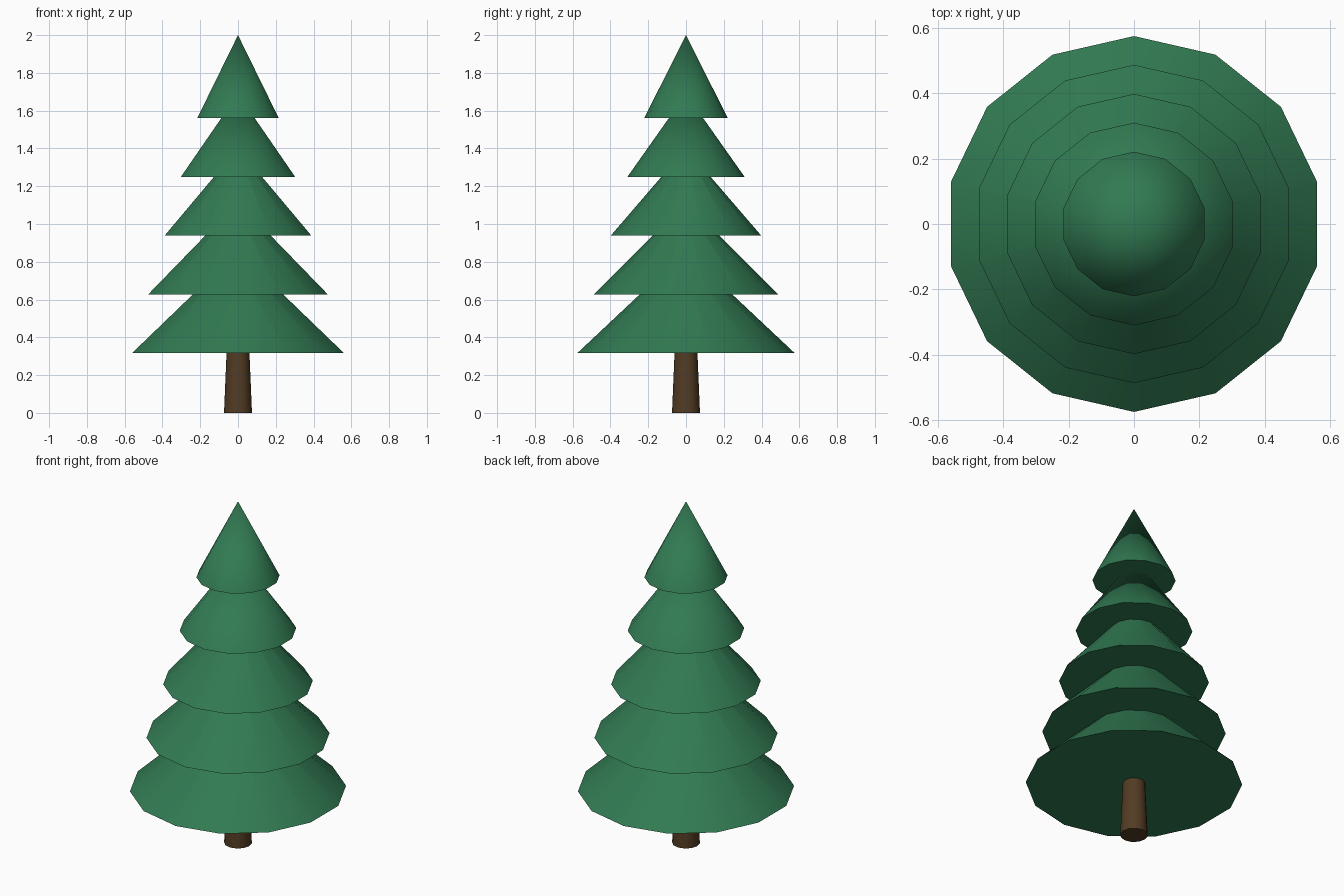
import bpy
import math

cube = bpy.data.objects.get("Cube")
if cube:
    bpy.data.objects.remove(cube, do_unlink=True)


def make_material(name, rgb):
    mat = bpy.data.materials.new(name)
    mat.use_nodes = True
    colour = (*rgb, 1.0)
    mat.diffuse_color = colour
    mat.node_tree.nodes["Principled BSDF"].inputs["Base Color"].default_value = colour
    return mat


def add_cone(name, sides, bottom_radius, top_radius, base, height, mat):
    """Closed cone or tapered cylinder standing on z = base."""
    bpy.ops.mesh.primitive_cone_add(
        vertices=sides, radius1=bottom_radius, radius2=top_radius,
        depth=height, location=(0, 0, base + height / 2))
    obj = bpy.context.object
    obj.name = name
    obj.data.materials.append(mat)
    bpy.ops.object.shade_smooth_by_angle(angle=math.radians(35))
    return obj


needle_green = make_material("needle green", (0.031, 0.195, 0.085))
bark_brown = make_material("bark brown", (0.085, 0.045, 0.017))

# Tapered trunk, reaching up into the lowest tier
add_cone("trunk", 12, 0.074, 0.058, 0, 0.38, bark_brown)

# Tiers of branches: base radius, top radius; evenly stacked
tiers = [(0.575, 0.108), (0.487, 0.05), (0.398, 0.02), (0.31, 0.0), (0.221, 0.0)]
for i, (bottom, top) in enumerate(tiers):
    add_cone(f"branch_tier_{i + 1}", 14, bottom, top, 0.317 + 0.311 * i, 0.439, needle_green)
